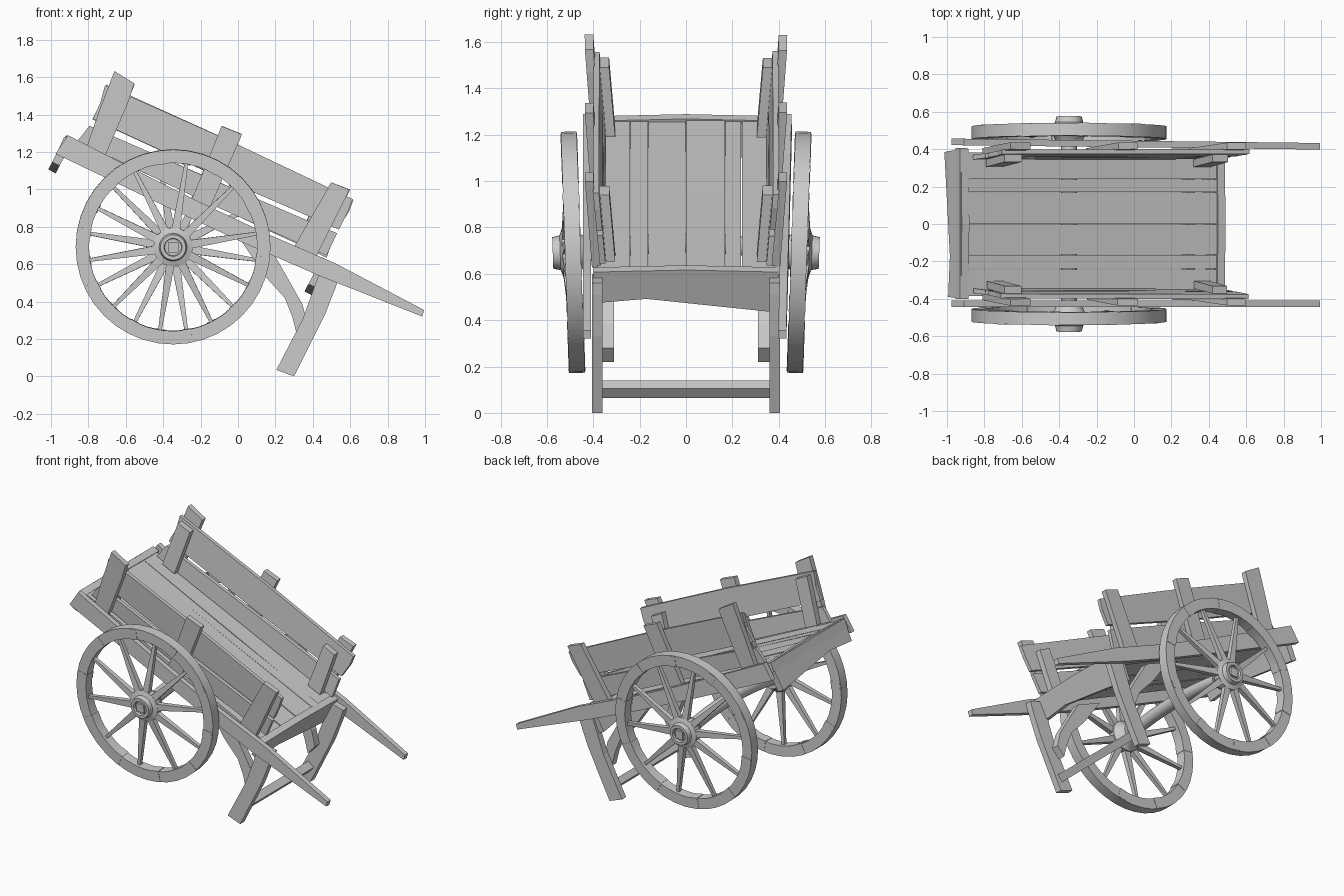
import bpy, bmesh, math, random
from mathutils import Matrix, Vector

if "Cube" in bpy.data.objects:
    bpy.data.objects.remove(bpy.data.objects["Cube"])

random.seed(4)
SLOPE = 0.488          # fall of the cart bed along x
AXLE = (-0.347, 0.693)  # wheel centre in x, z


def finish(name, bm, smooth=False):
    bmesh.ops.recalc_face_normals(bm, faces=bm.faces)
    me = bpy.data.meshes.new(name)
    bm.to_mesh(me)
    bm.free()
    ob = bpy.data.objects.new(name, me)
    bpy.context.collection.objects.link(ob)
    if smooth:
        bpy.context.view_layer.objects.active = ob
        ob.select_set(True)
        bpy.ops.object.shade_smooth_by_angle(angle=math.radians(35))
        ob.select_set(False)
    return ob


def prism(bm, a, b):
    """Closed solid between two matching outlines."""
    va, vb = [bm.verts.new(p) for p in a], [bm.verts.new(p) for p in b]
    n = len(va)
    bm.faces.new(va)
    bm.faces.new(vb[::-1])
    for i in range(n):
        j = (i + 1) % n
        bm.faces.new((va[i], vb[i], vb[j], va[j]))


def slab(name, pts, y0, y1, lean=0.0, side=1, rough=0.0, skew=0.0):
    """Side outline in x, z given thickness in y; leans out with height, skews with x."""
    a, b = [], []
    for x, z in pts:
        x += random.uniform(-rough, rough)
        z += random.uniform(-rough, rough)
        shift = lean * (z - 0.845 + SLOPE * x) / 1.113 + skew * x
        a.append((x, side * (y0 + shift), z))
        b.append((x, side * (y1 + shift), z))
    bm = bmesh.new()
    prism(bm, a, b)
    return finish(name, bm)


def revolve(bm, profile, n, start=0.0, sweep=math.tau):
    """Closed (r, y) profile turned about the y axis."""
    full = sweep > 6.28
    rings = []
    for k in range(n if full else n + 1):
        t = start + sweep * k / n
        rings.append([bm.verts.new((r * math.cos(t), y, r * math.sin(t))) for r, y in profile])
    m = len(profile)
    for k in range(n):
        p, q = rings[k], rings[(k + 1) % len(rings)]
        for i in range(m):
            j = (i + 1) % m
            bm.faces.new((p[i], q[i], q[j], p[j]))
    if not full:
        bm.faces.new(rings[0])
        bm.faces.new(rings[-1][::-1])


# outlines seen from the front
RAIL = [(-.91, 1.29), (-.55, 1.105), (-.20, .93), (.15, .765), (.52, .605), (.995, .355),
        (.985, .32), (.43, .54), (.05, .705), (-.39, .91), (-.975, 1.19)]
LEG = [(.41, .60), (.55, .56), (.535, .51), (.465, .33), (.30, 0.0), (.205, .035), (.345, .305), (.43, .54)]
BRACE = [(.02, .72), (.15, .53), (.25, .42), (.29, .32), (.315, .22), (.37, .28),
         (.345, .385), (.28, .50), (.20, .64)]
UPPER = [(-.71, 1.56), (-.05, 1.265), (.615, .945), (.59, .88), (.535, .79), (-.12, 1.08), (-.78, 1.375), (-.735, 1.46)]
LOWER = [(-.79, 1.34), (-.13, 1.05), (.525, .76), (.47, .64), (-.19, .945), (-.865, 1.255)]
POSTS = {
    "rear": [(-.66, 1.63), (-.555, 1.565), (-.585, 1.47), (-.71, 1.18), (-.81, 1.22), (-.735, 1.44)],
    "middle": [(-.085, 1.34), (.02, 1.295), (-.155, .89), (-.255, .935)],
    "front": [(.50, 1.04), (.60, 1.0), (.41, .63), (.295, .68)],
}
CLEATS = {
    "rear": [(-.69, 1.53), (-.60, 1.49), (-.70, 1.19), (-.79, 1.23)],
    "front": [(.42, .98), (.50, .94), (.41, .65), (.32, .69)],
}

for side, tag in ((-1, "near"), (1, "far")):
    # shaft rail, leg and curved brace
    slab(f"{tag}_shaft_rail", RAIL, .41, .445, side=side, skew=-.012 if side > 0 else 0)
    slab(f"{tag}_leg", LEG, .36, .405, side=side)
    slab(f"{tag}_leg_brace", BRACE, .31, .36, side=side)
    # side boards with outer posts and inner cleats
    slab(f"{tag}_upper_side_board", UPPER, .345, .37, .085, side, .006)
    slab(f"{tag}_lower_side_board", LOWER, .345, .37, .085, side, .006)
    for k, pts in POSTS.items():
        slab(f"{tag}_{k}_post", pts, .37, .407, .072, side, .003)
    for k, pts in CLEATS.items():
        slab(f"{tag}_{k}_cleat", pts, .305, .345, .085, side, .003)

    # wheel, dished and leaning outwards at the top
    place = (Matrix.Translation((AXLE[0], side * .488, AXLE[1])) @ Matrix.Diagonal((1, side, 1, 1))
             @ Matrix.Rotation(math.radians(-2), 4, 'X'))
    phase = math.radians(9 if side < 0 else 27)
    rim, spokes, hub = bmesh.new(), bmesh.new(), bmesh.new()
    revolve(rim, [(.45, -.034), (.521, -.034), (.521, .034), (.45, .034)], 40)
    for k in range(10):
        t = phase + math.tau * k / 10
        # joint clip on the rim, between spokes
        revolve(rim, [(.446, -.036), (.516, -.036), (.516, .036), (.446, .036)], 2,
                t + math.radians(15), math.radians(6))
        # tapered spoke
        c, s = math.cos(t), math.sin(t)
        ends = []
        for r, w, d, y in ((.06, .024, .018, .03), (.46, .009, .012, 0)):
            ends.append([(r * c - a * w * s, y + b * d, r * s + a * w * c)
                         for a, b in ((-1, -1), (1, -1), (1, 1), (-1, 1))])
        prism(spokes, *ends)
    revolve(hub, [(.02, -.06), (.065, -.06), (.085, -.015), (.105, .0), (.105, .045), (.075, .055),
                  (.068, .087), (.048, .087), (.045, .07), (.02, .07)], 24)
    # square axle end
    sq = [(-.028, -.028), (.028, -.028), (.028, .028), (-.028, .028)]
    prism(hub, [(x, -.06, z) for x, z in sq], [(x, .084, z) for x, z in sq])
    for part, bm, sm in (("rim", rim, True), ("spokes", spokes, False), ("hub", hub, True)):
        bm.transform(place)
        finish(f"{tag}_wheel_{part}", bm, sm)

# floor planks
seams = [-.385, -.24, -.163, 0, .17, .24, .385]
for i, (a, b) in enumerate(zip(seams, seams[1:])):
    e = random.uniform(-.008, .008)
    slab(f"floor_plank_{i + 1}", [(-.89, 1.26), (-.2, .928), (.47 + e, .61), (.455 + e, .575), (-.215, .893), (-.905, 1.225)],
         a + .001, b - .002, rough=.003)

# deep uneven boards across both ends of the bed
down, along = Vector((-.457, 0, -.89)), Vector((.89, 0, -.457))
outline = [(-.40, 0), (0, -.01), (.40, 0), (.385, .195), (-.17, .13), (-.39, .15)]
for name, top in (("front_cross_board", (.445, 0, .628)), ("rear_cross_board", (-.925, 0, 1.28))):
    a = [Vector(top) + down * d + Vector((0, y, 0)) for y, d in outline]
    bm = bmesh.new()
    prism(bm, a, [p + along * .045 for p in a])
    finish(name, bm)

# rear floor beam and stretcher between the legs
slab("rear_floor_beam", [(-.93, 1.28), (-.89, 1.262), (-.915, 1.205), (-.955, 1.225)], -.40, .405)
slab("leg_stretcher", [(.255, .105), (.285, .14), (.325, .105), (.29, .065)], -.36, .36)

# slightly arched axle
cu = bpy.data.curves.new("axle", 'CURVE')
cu.dimensions = '3D'
cu.bevel_depth = .042
cu.bevel_resolution = 2
cu.use_fill_caps = True
sp = cu.splines.new('POLY')
sp.points.add(8)
for i, p in enumerate(sp.points):
    y = -.45 + .9 * i / 8
    p.co = (AXLE[0], y, AXLE[1] + .04 * (1 - (y / .45) ** 2), 1)
bpy.context.collection.objects.link(bpy.data.objects.new("axle", cu))
